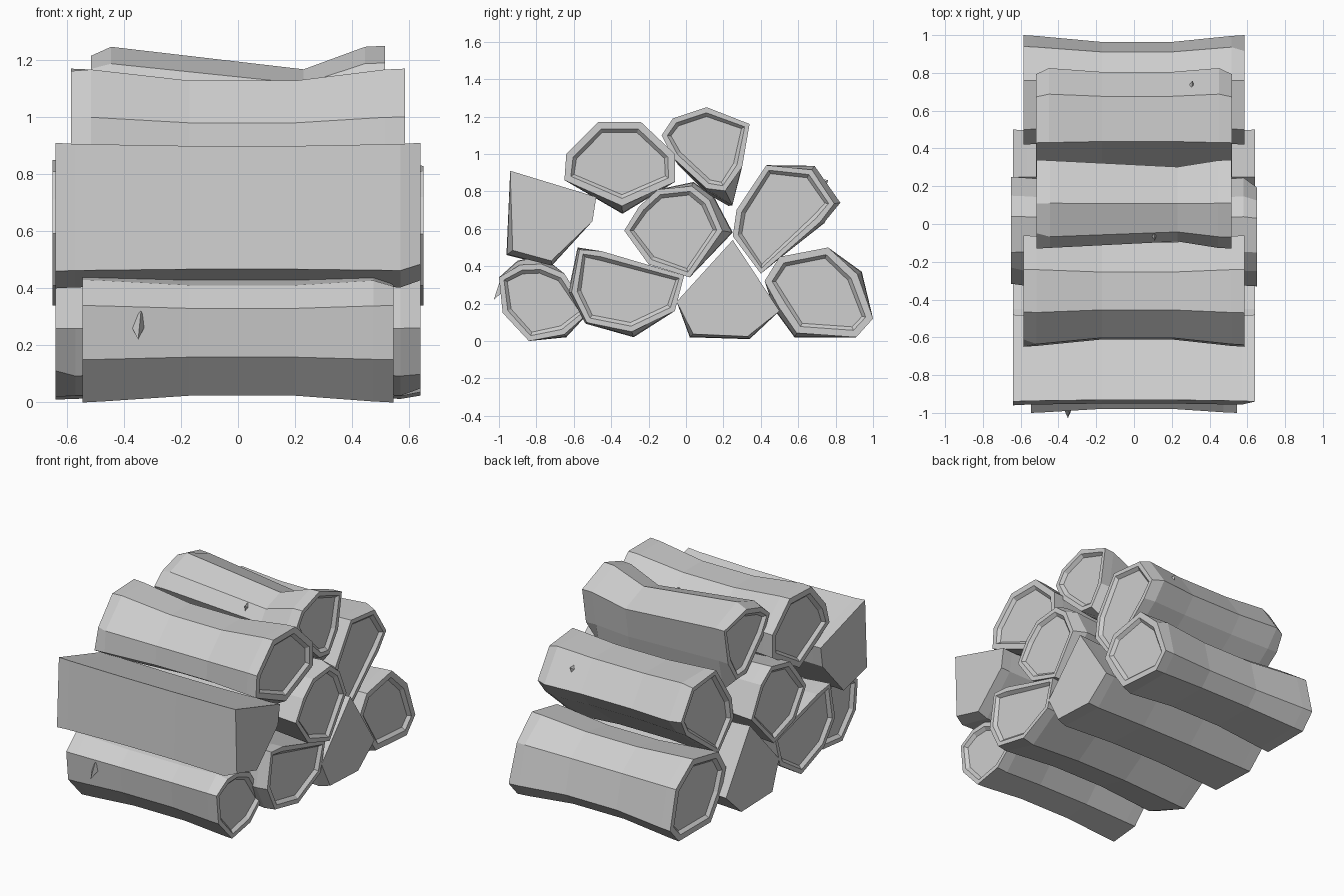
import bpy
import bmesh
from mathutils import Vector

if "Cube" in bpy.data.objects:
    bpy.data.objects.remove(bpy.data.objects["Cube"], do_unlink=True)

# One plain grey for all the wood
GREY = (0.62, 0.62, 0.62, 1)
wood = bpy.data.materials.new("plain_grey_wood")
wood.use_nodes = True
wood.diffuse_color = GREY
wood.node_tree.nodes["Principled BSDF"].inputs["Base Color"].default_value = GREY


def finish(bm, name):
    """Turn a bmesh into a flat shaded wooden object."""
    bmesh.ops.recalc_face_normals(bm, faces=bm.faces)
    mesh = bpy.data.meshes.new(name)
    bm.to_mesh(mesh)
    bm.free()
    mesh.materials.append(wood)
    obj = bpy.data.objects.new(name, mesh)
    bpy.context.collection.objects.link(obj)


def log(name, half, outline, waist=0.88, sag=0, bend=(-0.17, 0.2), left={}, right={}, rim=0.03):
    """Loft a hewn log along x: thin in the middle, with hewn corners and recessed ends.

    left and right give the scale of outline corners cut back at the +x and -x ends."""
    bm = bmesh.new()
    points = [Vector((0, y, z)) for y, z in outline]
    centre = sum(points, Vector()) / len(points)
    inner = half - 0.07
    stations = [(-half, 1, 0, right), (-inner, 0.985, 0, {})]
    stations += [(x, waist, sag, {}) for x in bend]
    stations += [(inner, 0.985, 0, {}), (half, 1, 0, left)]
    rings = []
    for x, size, drop, cut in stations:
        ring = []
        for i, p in enumerate(points):
            q = centre.lerp(p, size * cut.get(i, 1))
            ring.append(bm.verts.new((x, q.y, q.z - drop)))
        rings.append(ring)
    count = len(points)
    for a, b in zip(rings, rings[1:]):
        for i in range(count):
            j = (i + 1) % count
            bm.faces.new((a[i], a[j], b[j], b[i]))
    caps = [bm.faces.new(rings[0]), bm.faces.new(rings[-1])]
    bmesh.ops.recalc_face_normals(bm, faces=bm.faces)
    # Bark rim around each sawn end
    if rim:
        bmesh.ops.inset_individual(bm, faces=caps, thickness=rim, depth=0)
        bmesh.ops.inset_individual(bm, faces=caps, thickness=0.02, depth=-0.02)
    finish(bm, name)


def stub(name, base, tip, width, height):
    """Small four-sided broken twig, narrow along x."""
    bm = bmesh.new()
    base, tip = Vector(base), Vector(tip)
    side = Vector((1, 0, 0))
    up = (tip - base).cross(side).normalized()
    corners = [bm.verts.new(base + d) for d in
               (side * width, up * height, -side * width, -up * height)]
    peak = bm.verts.new(tip)
    for i in range(4):
        bm.faces.new((corners[i - 1], corners[i], peak))
    bm.faces.new(corners)
    finish(bm, name)


# Bottom row, front to back
log("bottom_front_log", 0.545,
    [(-1, .34), (-.9, .43), (-.77, .455), (-.65, .36), (-.52, .15), (-.64, .02), (-.84, 0), (-.98, .15)],
    waist=0.9, left={1: .88, 2: .8, 5: .93})
log("bottom_second_log", 0.64,
    [(-.63, .26), (-.58, .5), (-.45, .48), (-.01, .35), (-.06, .16), (-.28, .02), (-.54, .09)],
    left={0: .93, 1: .95, 5: .88, 6: .95}, right={6: .88})
log("bottom_third_log", 0.64,
    [(-.05, .21), (.25, .54), (.5, .16), (.34, .01), (.02, .02)],
    waist=0.92, left={3: .92, 4: .9}, rim=0)
log("bottom_back_log", 0.585,
    [(.42, .32), (.5, .45), (.76, .5), (.94, .37), (1, .12), (.91, .02), (.58, .02), (.47, .17)],
    left={3: .9, 6: .9, 7: .88}, rim=0.04)

# Middle row
log("middle_front_log", 0.64,
    [(-.94, .91), (-.48, .77), (-.5, .64), (-.72, .4), (-.96, .46)],
    waist=0.96, left={3: .88, 4: .86}, rim=0)
log("middle_centre_log", 0.65,
    [(-.33, .59), (-.25, .72), (-.15, .81), (.04, .85), (.15, .77), (.25, .58), (.02, .34), (-.2, .41)],
    left={3: .9, 4: .88, 5: .82}, right={0: .95, 1: .9})
log("middle_back_log", 0.52,
    [(.27, .7), (.43, .94), (.69, .94), (.83, .74), (.74, .63), (.4, .36), (.25, .56)],
    waist=0.92, left={2: .9, 3: .88, 4: .9}, right={2: .9, 3: .88, 5: .92})

# Top row
log("top_front_log", 0.585,
    [(-.65, .86), (-.64, 1), (-.47, 1.17), (-.24, 1.17), (-.06, 1), (-.06, .85), (-.34, .68)],
    waist=0.87, sag=0.015, left={6: .85}, right={1: .9, 2: .96}, rim=0.04)
log("top_back_log", 0.515,
    [(-.13, 1.1), (-.07, 1.19), (.11, 1.25), (.34, 1.16), (.3, .93), (.25, .72), (.11, .8), (-.07, .98)],
    waist=0.84, sag=0.045, bend=(.23,), left={5: .72, 6: .93}, right={1: .88, 2: .85, 5: .75})

# Broken twigs
stub("front_twig", (-.35, -.96, .28), (-.34, -.995, .32), 0.03, 0.09)
stub("top_twig", (.1, -.02, 1.08), (.11, -.09, 1.12), 0.03, 0.07)
stub("back_twig", (.3, .71, .83), (.31, .76, .86), 0.025, 0.05)
